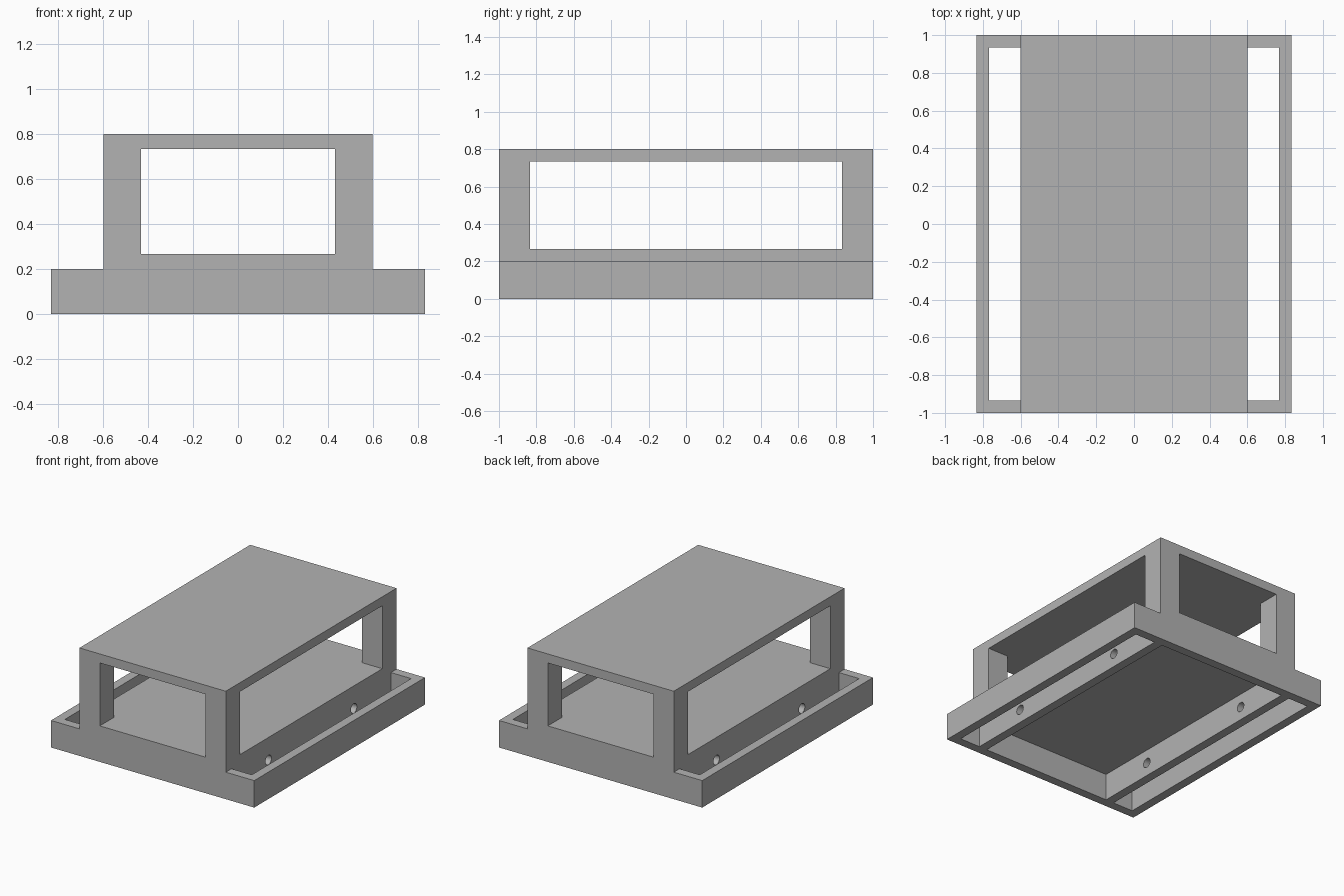
import bpy
import bmesh
import math
from mathutils import Matrix, Vector

default = bpy.data.objects.get("Cube")
if default:
    bpy.data.objects.remove(default, do_unlink=True)

# Overall dimensions
WALL = 0.0667
HALF_X, HALF_Y = 0.8333, 1.0
HOUSE_X = 0.6
BASE_Z, TOP_Z = 0.2, 0.8
POST = 0.1667

grey = bpy.data.materials.new("light grey")
grey.use_nodes = True
colour = (0.45, 0.45, 0.45, 1)
grey.diffuse_color = colour
grey.node_tree.nodes["Principled BSDF"].inputs["Base Color"].default_value = colour


def make_object(name, bm):
    bmesh.ops.recalc_face_normals(bm, faces=bm.faces)
    mesh = bpy.data.meshes.new(name)
    bm.to_mesh(mesh)
    bm.free()
    mesh.materials.append(grey)
    obj = bpy.data.objects.new(name, mesh)
    bpy.context.collection.objects.link(obj)
    return obj


def box(name, low, high):
    low, high = Vector(low), Vector(high)
    bm = bmesh.new()
    bmesh.ops.create_cube(bm, size=1, matrix=Matrix.Translation((low + high) / 2)
                          @ Matrix.Diagonal((*(high - low), 1)))
    return make_object(name, bm)


def cross_pin(name, x, y, z, radius, length):
    bm = bmesh.new()
    bmesh.ops.create_cone(bm, cap_ends=True, segments=32, radius1=radius,
                          radius2=radius, depth=length,
                          matrix=Matrix.Translation((x, y, z))
                          @ Matrix.Rotation(math.pi / 2, 4, "Y"))
    return make_object(name, bm)


def cut(target, cutter):
    cutter.hide_render = True
    mod = target.modifiers.new(cutter.name, "BOOLEAN")
    mod.operation = "DIFFERENCE"
    mod.solver = "EXACT"
    mod.object = cutter
    bpy.context.view_layer.objects.active = target
    bpy.ops.object.modifier_apply(modifier=mod.name)
    bpy.data.objects.remove(cutter, do_unlink=True)


# Stepped body: wide base with a narrower housing, extruded front to back
half = [(HALF_X, 0), (HALF_X, BASE_Z), (HOUSE_X, BASE_Z), (HOUSE_X, TOP_Z)]
outline = half + [(-x, z) for x, z in reversed(half)]
bm = bmesh.new()
face = bm.faces.new([bm.verts.new((x, -HALF_Y, z)) for x, z in outline])
extruded = bmesh.ops.extrude_face_region(bm, geom=[face])["geom"]
bmesh.ops.translate(bm, vec=(0, 2 * HALF_Y, 0),
                    verts=[v for v in extruded if isinstance(v, bmesh.types.BMVert)])
body = make_object("open_housing", bm)

# Openings through the housing, leaving four corner posts, a floor and a roof
sill, lintel = BASE_Z + WALL, TOP_Z - WALL
win_x, win_y = HOUSE_X - POST, HALF_Y - POST
cut(body, box("end_window", (-win_x, -1.2, sill), (win_x, 1.2, lintel)))
cut(body, box("side_window", (-1, -win_y, sill), (1, win_y, lintel)))

# Pocket under the floor
in_x, in_y = HOUSE_X - WALL, HALF_Y - WALL
cut(body, box("underside_pocket", (-in_x, -in_y, -0.1), (in_x, in_y, BASE_Z)))

# Side slots and the screw holes in the walls beside them
slot_x = HALF_X - WALL
for side in (-1, 1):
    xs = sorted((side * HOUSE_X, side * slot_x))
    cut(body, box("side_slot", (xs[0], -in_y, -0.1), (xs[1], in_y, BASE_Z + 0.03)))
    for y in (-0.5, 0.5):
        cut(body, cross_pin("screw_hole", side * (HOUSE_X - WALL / 2), y,
                            BASE_Z / 2, 0.035, 0.12))
